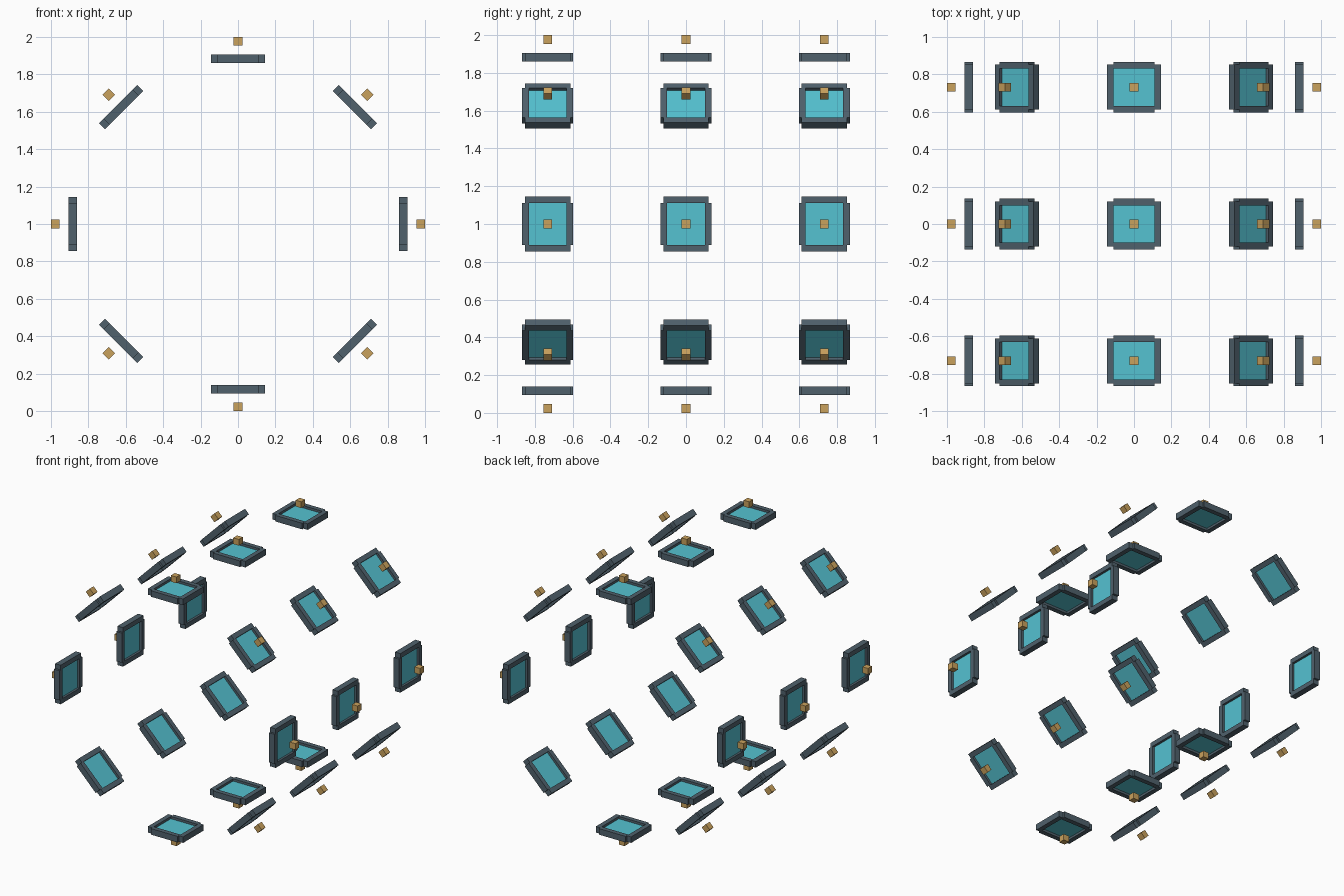
import bpy
import bmesh
from math import tau
from mathutils import Matrix, Vector

if "Cube" in bpy.data.objects:
    bpy.data.objects.remove(bpy.data.objects["Cube"])


def material(name, rgb):
    mat = bpy.data.materials.new(name)
    mat.use_nodes = True
    color = (*rgb, 1.0)
    mat.diffuse_color = color
    mat.node_tree.nodes["Principled BSDF"].inputs["Base Color"].default_value = color
    return mat


def box_mesh(name, mat, boxes):
    """One mesh from (centre, size) boxes; local z points outward from the ring."""
    bm = bmesh.new()
    for centre, size in boxes:
        place = Matrix.Translation(centre) @ Matrix.Diagonal((*size, 1.0))
        bmesh.ops.create_cube(bm, size=1.0, matrix=place)
    mesh = bpy.data.meshes.new(name)
    bm.to_mesh(mesh)
    bm.free()
    mesh.materials.append(mat)
    return mesh


slate = material("slate", (0.08, 0.12, 0.15))
cyan = material("cyan glass", (0.09, 0.54, 0.64))
gold = material("gold", (0.59, 0.36, 0.11))

# Half size of the pane opening, and the frame bars around it
HALF_X, HALF_Y = 0.11, 0.10
BAR, DEPTH = 0.035, 0.045
RADIUS, KNOB_RADIUS = 0.884, 0.977
ROW_SPACING, SIDES = 0.732, 8

# Frame bars: the ends stop short so the corners are notched
bars = []
for side in (-1, 1):
    bars.append(((side * (HALF_X + BAR / 2), 0, 0), (BAR, 0.24, DEPTH)))
    bars.append(((0, side * (HALF_Y + BAR / 2), 0), (2 * HALF_X, BAR, DEPTH)))

parts = {
    "window_frame": box_mesh("window_frame", slate, bars),
    "window_pane": box_mesh("window_pane", cyan,
                            [((0, 0, 0), (2 * HALF_X, 2 * HALF_Y, 0.011))]),
    "outer_block": box_mesh("outer_block", gold,
                            [((0, 0, KNOB_RADIUS - RADIUS), (0.046, 0.046, 0.046))]),
}

# Three rings of windows, each ring turning about the y axis
for row in (-1, 0, 1):
    for step in range(SIDES):
        ring_centre = Matrix.Translation((0, row * ROW_SPACING, 1))
        turn = Matrix.Rotation(tau * step / SIDES, 4, 'Y')
        outward = Matrix.Translation(Vector((0, 0, RADIUS)))
        for name, mesh in parts.items():
            obj = bpy.data.objects.new(f"{name}_{row + 2}_{step + 1}", mesh)
            obj.matrix_world = ring_centre @ turn @ outward
            bpy.context.collection.objects.link(obj)
